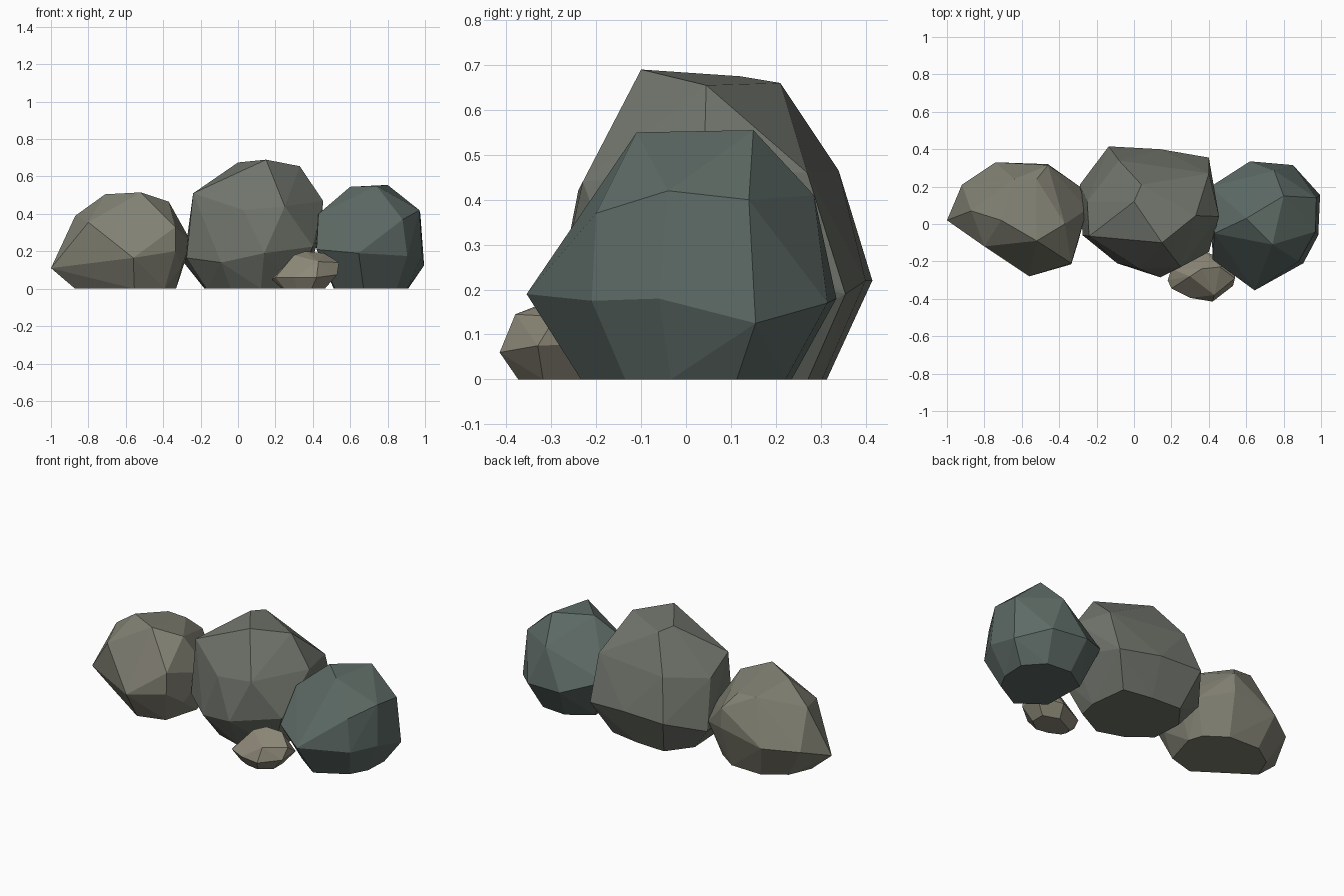
import bpy, bmesh
from mathutils import Vector


def rock(name, color, waist, upper, base_scale=0.72):
    """Faceted boulder: convex hull of a waist ring, upper corners and a shrunken flat base."""
    bm = bmesh.new()
    pts = [Vector(p) for p in waist + upper]
    mid = sum((Vector(p) for p in waist), Vector()) / len(waist)
    for p in waist:
        q = mid + (Vector(p) - mid) * base_scale
        pts.append(Vector((q.x, q.y, 0)))
    for p in pts:
        bm.verts.new(p)
    hull = bmesh.ops.convex_hull(bm, input=bm.verts)
    loose = {g for g in hull["geom_interior"] + hull["geom_unused"]
             if isinstance(g, bmesh.types.BMVert)}
    bmesh.ops.delete(bm, geom=list(loose), context='VERTS')
    # merge nearly coplanar facets
    bmesh.ops.dissolve_limit(bm, angle_limit=0.06, verts=bm.verts, edges=bm.edges)
    bmesh.ops.recalc_face_normals(bm, faces=bm.faces)
    mesh = bpy.data.meshes.new(name)
    bm.to_mesh(mesh)
    bm.free()
    mat = bpy.data.materials.new(name + "_stone")
    mat.diffuse_color = (*color, 1)
    mesh.materials.append(mat)
    bpy.context.collection.objects.link(bpy.data.objects.new(name, mesh))


# large boulder in the middle
rock("middle_boulder", (0.165, 0.178, 0.15),
     [(-.135, .415, .22), (.14, .4, .22), (.4, .355, .19), (.44, .02, .28), (.4, -.15, .225),
      (.14, -.285, .19), (-.09, -.21, .14), (-.275, -.06, .165), (-.29, .21, .14)],
     [(-.24, -.065, .51), (.0, .12, .675), (.15, -.1, .69), (.33, .045, .655), (.455, .04, .47),
      (.25, -.23, .44), (.04, .21, .66), (-.08, .34, .465), (.4, .27, .46), (.03, -.24, .42),
      (-.25, .12, .42)], 0.7)

# boulder on the left
rock("left_boulder", (0.22, 0.215, 0.17),
     [(-1, .02, .11), (-.92, .21, .18), (-.74, .33, .2), (-.46, .32, .25), (-.29, .2, .2),
      (-.25, .08, .25), (-.3, -.1, .12), (-.335, -.215, .2), (-.56, -.28, .165)],
     [(-.87, .07, .39), (-.71, .02, .505), (-.52, -.09, .515), (-.37, .0, .465),
      (-.8, -.12, .355), (-.64, .24, .455), (-.52, .24, .45), (-.46, .315, .37),
      (-.335, -.21, .33)])

# boulder on the right
rock("right_boulder", (0.11, 0.145, 0.13),
     [(.645, -.355, .19), (.905, -.21, .175), (.985, -.06, .18), (.995, .155, .125),
      (.85, .315, .17), (.62, .335, .18), (.41, .2, .25), (.42, -.19, .21)],
     [(.65, -.2, .38), (.88, -.2, .37), (.74, -.11, .55), (.8, .15, .555), (.6, .03, .545),
      (.97, -.04, .42), (.975, .14, .4), (.75, .285, .41), (.43, -.05, .4)], 0.68)

# small stone in front
rock("small_stone", (0.27, 0.25, 0.19),
     [(.18, -.3, .05), (.2, -.345, .06), (.3, -.395, .06), (.42, -.415, .06),
      (.53, -.33, .075), (.53, -.2, .08), (.38, -.15, .07), (.2, -.24, .07)],
     [(.3, -.28, .18), (.36, -.24, .2), (.46, -.23, .19), (.54, -.29, .14),
      (.43, -.38, .145)], 0.65)
